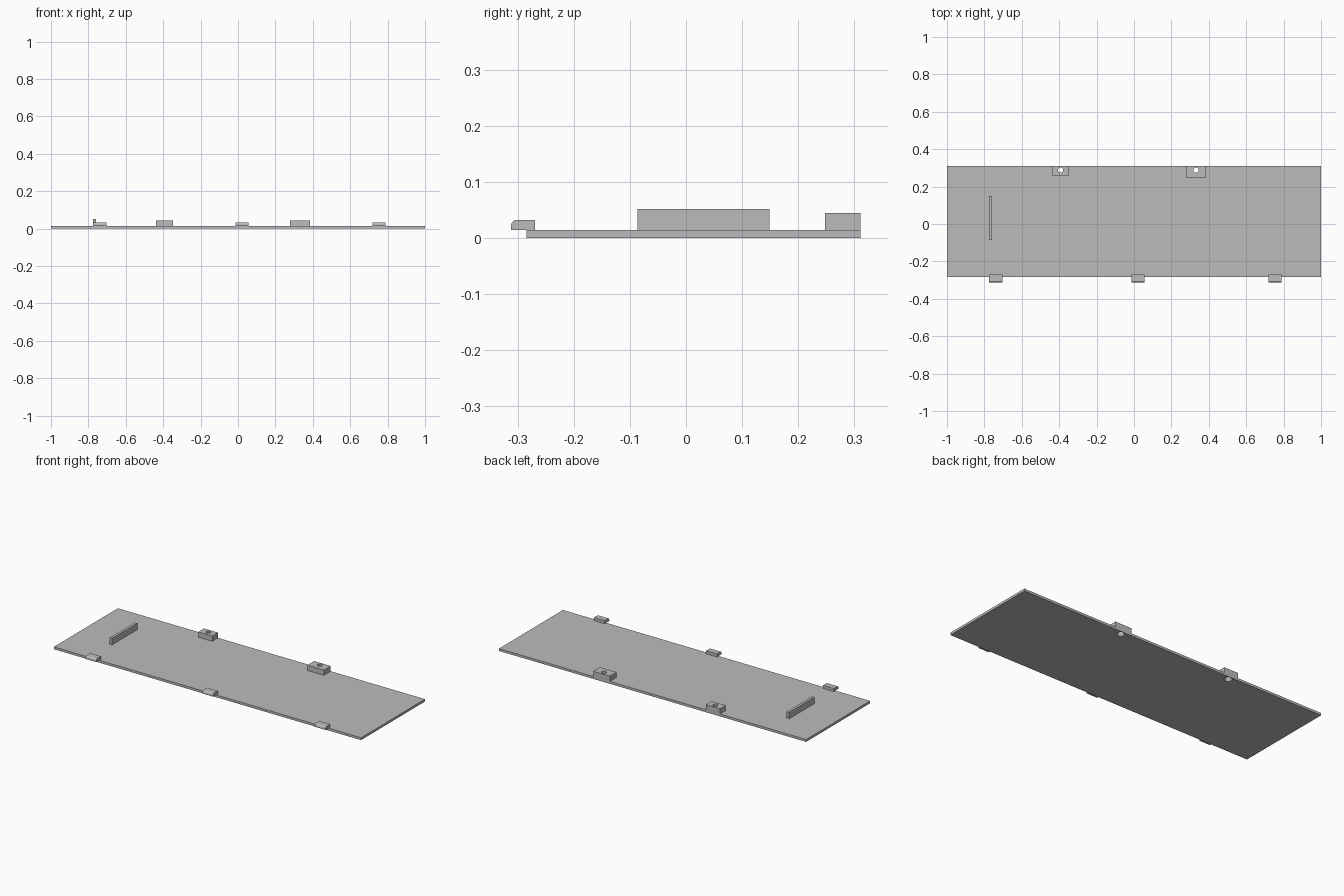
import bpy, bmesh, math

if "Cube" in bpy.data.objects:
    bpy.data.objects.remove(bpy.data.objects["Cube"])

grey = bpy.data.materials.new("plain grey")
grey.diffuse_color = (0.5, 0.5, 0.5, 1)
grey.use_nodes = True
grey.node_tree.nodes["Principled BSDF"].inputs["Base Color"].default_value = grey.diffuse_color

TOP = 0.014  # top of the panel


def finish(name, bm):
    bmesh.ops.recalc_face_normals(bm, faces=bm.faces)
    mesh = bpy.data.meshes.new(name)
    bm.to_mesh(mesh)
    bm.free()
    mesh.materials.append(grey)
    obj = bpy.data.objects.new(name, mesh)
    bpy.context.collection.objects.link(obj)
    return obj


def extrude_x(name, profile, x0, x1):
    """Solid made from a (y, z) outline swept from x0 to x1."""
    bm = bmesh.new()
    face = bm.faces.new([bm.verts.new((x0, y, z)) for y, z in profile])
    side = bmesh.ops.extrude_face_region(bm, geom=[face])["geom"]
    verts = [v for v in side if isinstance(v, bmesh.types.BMVert)]
    bmesh.ops.translate(bm, verts=verts, vec=(x1 - x0, 0, 0))
    return finish(name, bm)


def box(name, x0, x1, y0, y1, z0, z1):
    return extrude_x(name, [(y0, z0), (y1, z0), (y1, z1), (y0, z1)], x0, x1)


def hole_cutter(name, x, y):
    """Screw hole: wide countersink below, narrow shaft above."""
    bm = bmesh.new()
    rings = []
    for r, z in [(0.0228, -0.001), (0.022, 0.0), (0.014, 0.013), (0.014, 0.06)]:
        rings.append([bm.verts.new((x + r * math.cos(a), y + r * math.sin(a), z))
                      for a in (math.tau * i / 24 for i in range(24))])
    bm.faces.new(rings[0][::-1])
    bm.faces.new(rings[-1])
    for low, high in zip(rings, rings[1:]):
        for i in range(24):
            j = (i + 1) % 24
            bm.faces.new([low[i], low[j], high[j], high[i]])
    obj = finish(name, bm)
    obj.hide_render = True
    obj.hide_viewport = True
    return obj


def cut(obj, cutter):
    mod = obj.modifiers.new("screw hole", 'BOOLEAN')
    mod.operation = 'DIFFERENCE'
    mod.solver = 'EXACT'
    mod.object = cutter


# Flat panel
panel = box("panel", -1, 1, -0.284, 0.311, 0, TOP)

# Upright rib near the left end
box("rib", -0.776, -0.76, -0.086, 0.149, TOP, 0.052)

# Screw blocks on the back edge
for side, x0, x1, y0, hole_x in [("left", -0.439, -0.348, 0.258, -0.393),
                                 ("right", 0.278, 0.386, 0.248, 0.332)]:
    block = box(side + "_screw_block", x0, x1, y0, 0.311, TOP, 0.045)
    cutter = hole_cutter(side + "_hole_cutter", hole_x, 0.288)
    cut(panel, cutter)
    cut(block, cutter)

# Clips with a rounded nose overhanging the front edge
clip = [(-0.269, TOP), (-0.269, 0.032), (-0.304, 0.032), (-0.308, 0.030),
        (-0.311, 0.026), (-0.312, 0.021), (-0.312, TOP)]
for side, x0 in [("left", -0.774), ("middle", -0.013), ("right", 0.718)]:
    extrude_x(side + "_clip", clip, x0, x0 + 0.07)
